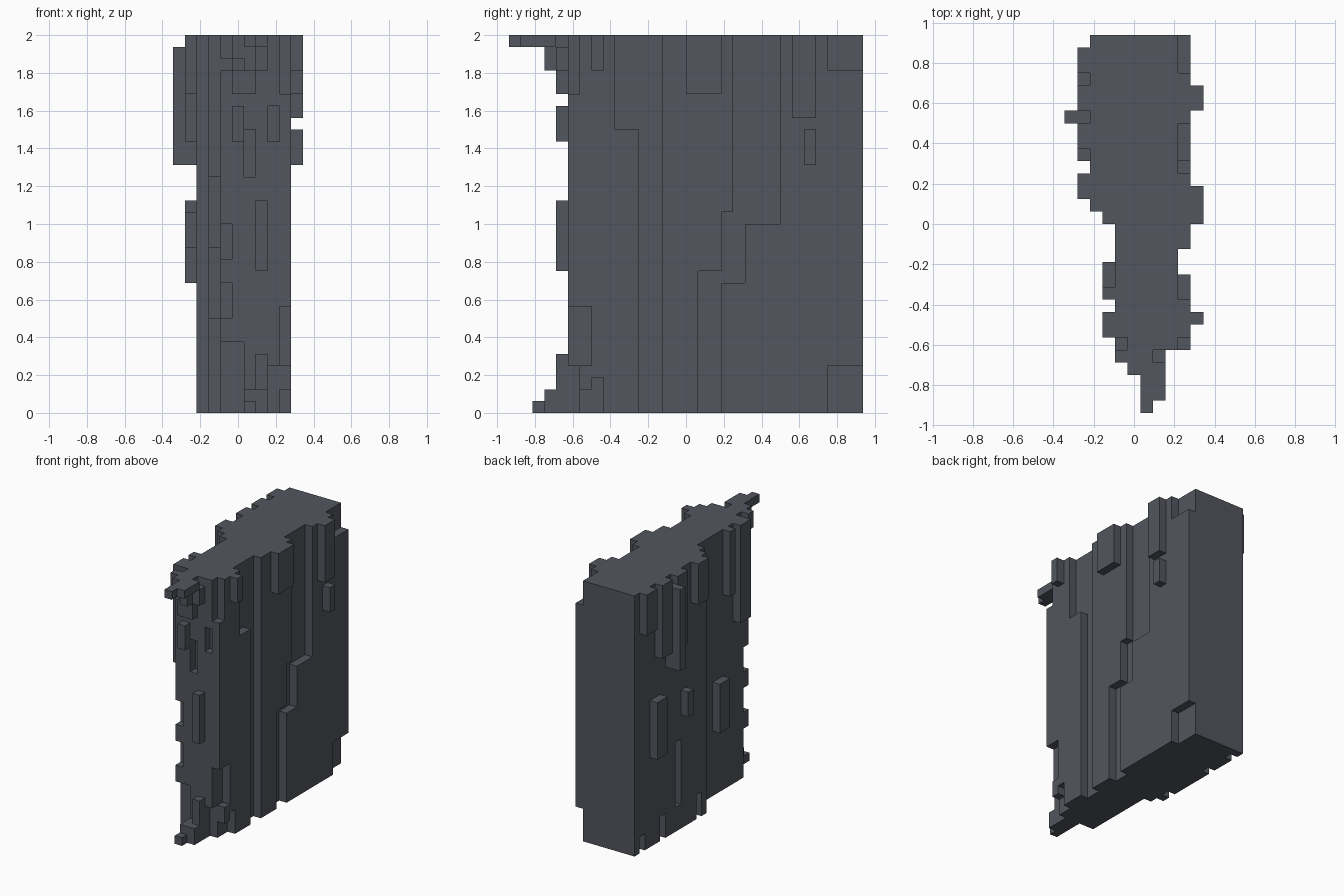
import bpy, bmesh
from mathutils import Vector

if "Cube" in bpy.data.objects:
    bpy.data.objects.remove(bpy.data.objects["Cube"])

U = 0.0625                                  # size of one block
ORIGIN = Vector((-5.5, -15, 0))             # grid corner, in blocks
TOP = 32                                    # height in blocks

mat = bpy.data.materials.new("slate_grey")
mat.use_nodes = True
COLOUR = (0.085, 0.092, 0.11, 1)
mat.diffuse_color = COLOUR
bsdf = mat.node_tree.nodes["Principled BSDF"]
bsdf.inputs["Base Color"].default_value = COLOUR
bsdf.inputs["Roughness"].default_value = 0.9


def box(x0, x1, y0, y1, z0=0, z1=TOP):
    """Set of grid blocks filling a box."""
    return {(x, y, z) for x in range(x0, x1)
            for y in range(y0, y1) for z in range(z0, z1)}


def on_left(x, patches):
    """One-block layer on the left side; patches are y0, y1, z0, z1."""
    return set().union(*(box(x, x + 1, *p) for p in patches))


def on_right(sunk, patches):
    """One-block layer on the right side, raised or sunk."""
    out = set()
    for p in patches:
        surface = 2 if p[0] >= 15 else 4
        x = surface if sunk else surface - 1
        out |= box(x, x + 1, *p)
    return out


def on_front(y, patches):
    """One-block layer on the front; patches are x0, x1, z0, z1."""
    return set().union(*(box(x0, x1, y, y + 1, z0, z1)
                         for x0, x1, z0, z1 in patches))


def spur(fingers):
    """Fingers reaching forward; each is x, reach, z0, z1."""
    return set().union(*(box(x, x + 1, 5 - r, 5, z0, z1)
                         for x, r, z0, z1 in fingers))


# Main slabs
rear_slab = box(2, 10, 16, 30) | box(3, 10, 15, 16)
front_slab = box(4, 10, 5, 15)

# Stepped channel sloping down the left side
channel = set()
for z in range(TOP):
    front = 16 if z < 12 else 18 if z < 17 else 19
    rear = 18 if z < 11 else 20 if z < 16 else 23
    channel |= box(9, 10, front, rear, z, z + 1)

# Straight groove, rear corner notches and front corner notches
left_cuts = on_left(9, [(11, 13, 0, TOP), (9, 11, 24, TOP)])
left_cuts |= on_left(9, [(27, 30, 29, TOP), (27, 30, 0, 4)])
left_cuts |= on_left(9, [(5, 6, 27, TOP), (5, 7, 4, 9),
                         (6, 7, 0, 2), (7, 8, 0, 3)])

# Shallow pits in the front and right sides
front_pits = on_front(5, [(8, 9, 23, 26), (6, 7, 20, 24), (4, 5, 13, 16),
                          (4, 5, 8, 11), (4, 6, 0, 6), (4, 5, 29, TOP),
                          (8, 10, 0, 4)])
right_pits = on_right(True, [(28, 29, 0, 2), (24, 25, 0, 3),
                             (21, 22, 3, 11), (17, 18, 0, 3)])
cut = channel | left_cuts | front_pits | right_pits

# Raised blocks
left_bumps = on_left(10, [(15, 18, 27, TOP), (24, 26, 25, TOP),
                          (25, 26, 21, 24), (7, 8, 29, TOP)])
right_bumps = on_right(False, [(27, 29, 27, TOP), (24, 26, 23, TOP),
                               (21, 23, 23, TOP), (17, 19, 27, TOP),
                               (25, 27, 11, 18), (20, 21, 14, 17)])
right_bumps |= on_right(False, [(10, 12, 8, 14), (9, 10, 24, TOP),
                                (6, 8, 20, TOP)])
right_fin = box(0, 2, 23, 24, 21, 31)
front_bumps = on_front(4, [(5, 6, 23, 26), (7, 8, 12, 18), (5, 7, 27, 29)])

# Projecting spurs at the top and bottom of the front edge
top_spur = spur([(6, 5, 31, TOP), (7, 4, 31, TOP), (5, 2, 30, TOP),
                 (4, 1, 30, TOP), (6, 2, 29, 31), (7, 1, 29, 31)])
top_spur -= box(7, 8, 4, 5, 31, TOP)
bottom_spur = spur([(7, 1, 2, 5), (6, 2, 1, 2), (7, 2, 0, 2), (6, 3, 0, 1)])

parts = {
    "rear_slab": rear_slab - cut, "front_slab": front_slab - cut,
    "left_bumps": left_bumps, "right_bumps": right_bumps,
    "right_fin": right_fin, "front_bumps": front_bumps,
    "top_spur": top_spur, "bottom_spur": bottom_spur,
}
solid = set().union(*parts.values())


def build(name, part):
    """Skin only the exposed block sides, then merge flat areas."""
    bm = bmesh.new()
    verts = {}

    def vert(p):
        if p not in verts:
            verts[p] = bm.verts.new((Vector(p) + ORIGIN) * U)
        return verts[p]

    for c in sorted(part):
        for a in range(3):
            for s in (0, 1):
                n = list(c)
                n[a] += 2 * s - 1
                if tuple(n) in solid:
                    continue
                quad = []
                for i, j in ((0, 0), (1, 0), (1, 1), (0, 1)):
                    p = list(c)
                    p[a] += s
                    p[(a + 1) % 3] += i
                    p[(a + 2) % 3] += j
                    quad.append(vert(tuple(p)))
                bm.faces.new(quad if s else quad[::-1])
    bmesh.ops.dissolve_limit(bm, angle_limit=0.01, verts=bm.verts[:],
                             edges=bm.edges[:])
    mesh = bpy.data.meshes.new(name)
    bm.to_mesh(mesh)
    bm.free()
    mesh.materials.append(mat)
    bpy.context.collection.objects.link(bpy.data.objects.new(name, mesh))


for name, part in parts.items():
    build(name, part)
